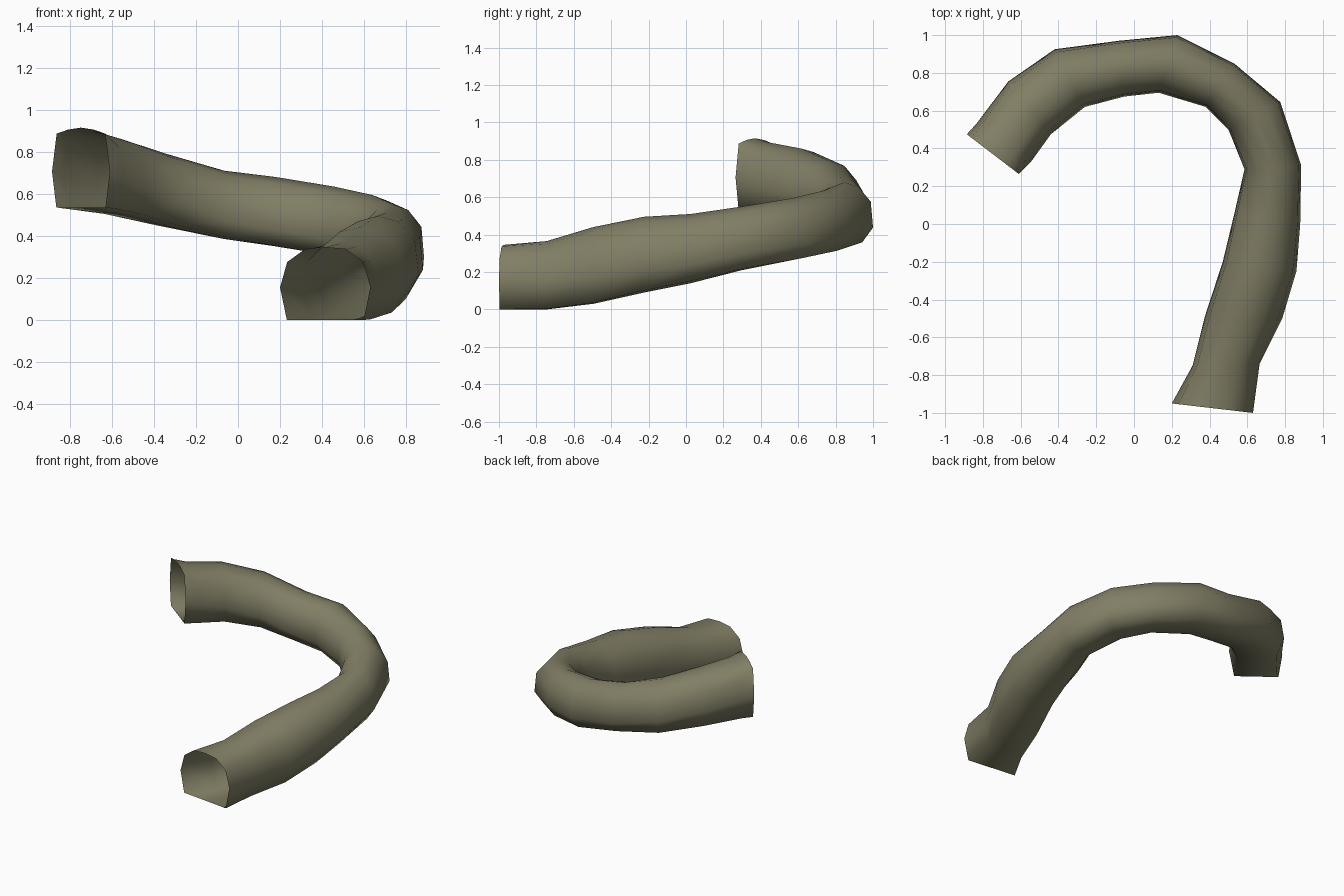
import bpy
import bmesh

# Remove the default cube if present
cube = bpy.data.objects.get("Cube")
if cube:
    bpy.data.objects.remove(cube, do_unlink=True)

# Tube stations: inner x, inner y, outer x, outer y, bottom z, top z
STATIONS = [
    (.2, -.95, .63, -1, 0, .345),
    (.31, -.75, .665, -.74, 0, .365),
    (.375, -.49, .785, -.5, .03, .44),
    (.47, -.2, .86, -.25, .09, .495),
    (.53, .05, .88, 0, .14, .51),
    (.585, .29, .885, .31, .21, .55),
    (.5, .5, .775, .645, .265, .595),
    (.38, .62, .53, .85, .305, .635),
    (.13, .695, .23, 1, .35, .68),
    (-.05, .675, -.08, .97, .385, .71),
    (-.26, .62, -.42, .925, .445, .79),
    (-.44, .475, -.665, .755, .5, .86),
    (-.545, .33, -.835, .53, .525, .895),
    (-.61, .265, -.885, .475, .535, .915),
]
LAST = len(STATIONS) - 1

# Half cross-section in the bend, widest below its middle
BEND_HALF = [(0, -1), (.62, -.95), (1, -.47), (.92, .37), (.5, .84), (0, 1)]


def end_half(shoulder):
    """Half cross-section of the flat-bottomed open ends."""
    return [(0, -1), (.85, -1), (1, -.1), (.84, shoulder), (.45, .95), (0, 1)]


def section(index):
    """Closed loop, blended from the end shape to the bend shape."""
    flatness = max(0, 1 - min(index, LAST - index) / 4)
    shoulder = .6 + .25 * (index / LAST) ** 16
    half = []
    for (eu, ev), (bu, bv) in zip(end_half(shoulder), BEND_HALF):
        half.append((bu + (eu - bu) * flatness, bv + (ev - bv) * flatness))
    mirrored = [(-u, v) for u, v in reversed(half[1:-1])]
    return half + mirrored


def add_ring(bm, index, station):
    """Place one upright cross-section between its inner and outer edge."""
    inner_x, inner_y, outer_x, outer_y, low, high = station
    ring = []
    for u, v in section(index):
        across = (u + 1) / 2
        x = inner_x + (outer_x - inner_x) * across
        y = inner_y + (outer_y - inner_y) * across
        z = low + (high - low) * (v + 1) / 2
        ring.append(bm.verts.new((x, y, z)))
    return ring


def make_material(name, colour):
    material = bpy.data.materials.new(name)
    material.use_nodes = True
    material.diffuse_color = colour
    shader = material.node_tree.nodes["Principled BSDF"]
    shader.inputs["Base Color"].default_value = colour
    shader.inputs["Roughness"].default_value = .8
    return material


# Curved open tube, skinned between neighbouring rings
bm = bmesh.new()
rings = [add_ring(bm, i, station) for i, station in enumerate(STATIONS)]
sides = len(rings[0])
for first, second in zip(rings, rings[1:]):
    for k in range(sides):
        after = (k + 1) % sides
        face = bm.faces.new((first[k], first[after], second[after], second[k]))
        face.smooth = True
bm.normal_update()

# Make the outside of the tube face outwards
centre = sum((v.co for v in rings[0]), rings[0][0].co * 0) / sides
sample = rings[0][sides // 2].link_faces[0]
if sample.normal.dot(sample.calc_center_median() - centre) < 0:
    bmesh.ops.reverse_faces(bm, faces=bm.faces[:])

mesh = bpy.data.meshes.new("curved_tube")
bm.to_mesh(mesh)
bm.free()
mesh.materials.append(make_material("olive grey", (.22, .21, .13, 1)))
tube = bpy.data.objects.new("curved_tube", mesh)
bpy.context.collection.objects.link(tube)
